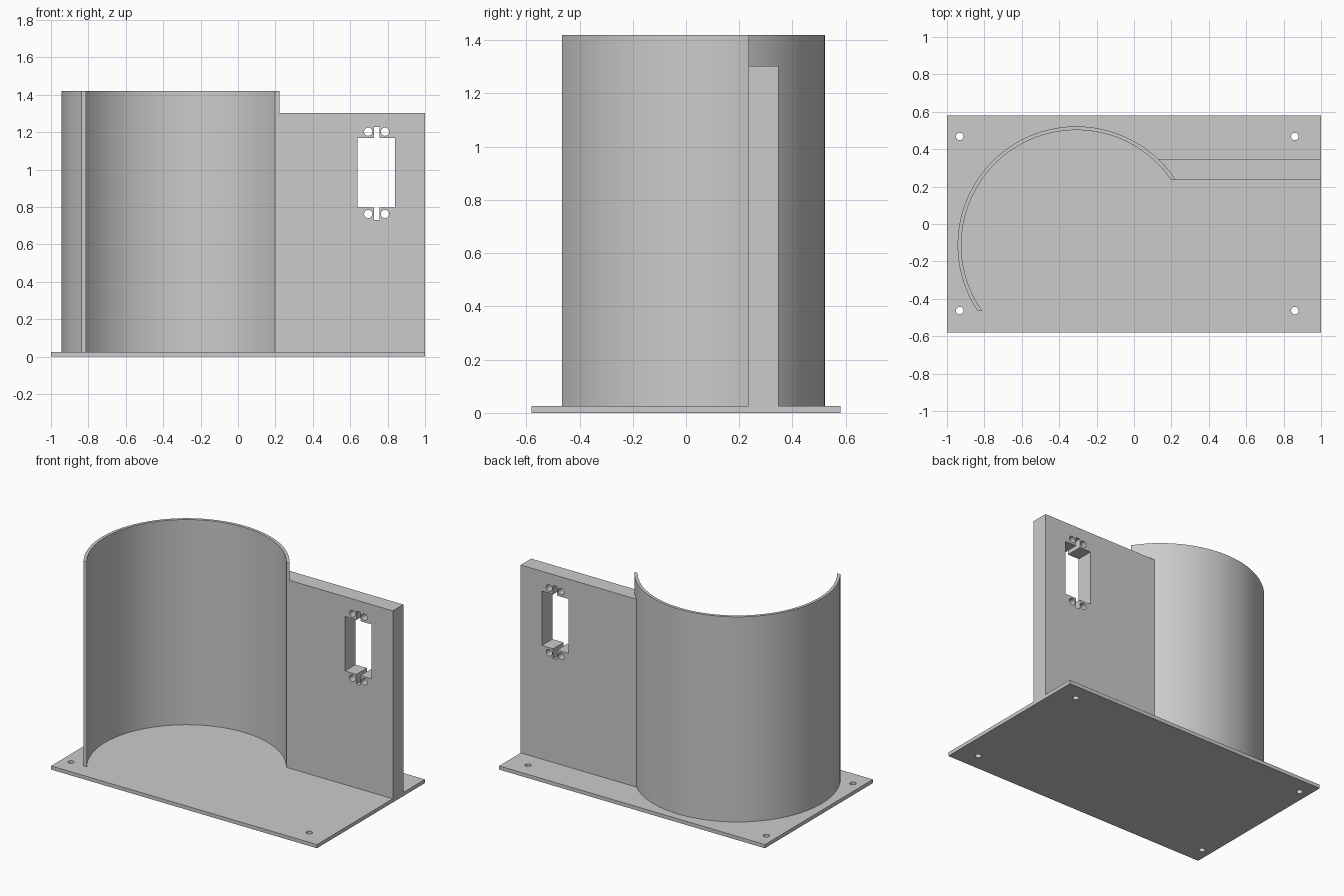
import bpy, bmesh, math

cube = bpy.data.objects.get("Cube")
if cube:
    bpy.data.objects.remove(cube, do_unlink=True)

grey = bpy.data.materials.new("plain grey")
grey.use_nodes = True
COLOUR = (0.6, 0.6, 0.6, 1)
grey.diffuse_color = COLOUR
grey.node_tree.nodes["Principled BSDF"].inputs["Base Color"].default_value = COLOUR

# Main dimensions
CX, CY = -0.308, -0.113
OUTER, INNER = 0.635, 0.615
BASE_TOP, SHELL_TOP, WALL_TOP = 0.025, 1.42, 1.303
WALL_FRONT, WALL_BACK = 0.235, 0.348
SHELL_FRONT = -0.465


def extrude(name, outline, z0, z1):
    """Solid made by raising an x, y outline from z0 to z1."""
    bm = bmesh.new()
    face = bm.faces.new([bm.verts.new((x, y, z0)) for x, y in outline])
    new = bmesh.ops.extrude_face_region(bm, geom=[face])["geom"]
    top = [g for g in new if isinstance(g, bmesh.types.BMVert)]
    bmesh.ops.translate(bm, verts=top, vec=(0, 0, z1 - z0))
    bmesh.ops.recalc_face_normals(bm, faces=bm.faces)
    mesh = bpy.data.meshes.new(name)
    bm.to_mesh(mesh)
    bm.free()
    mesh.materials.append(grey)
    obj = bpy.data.objects.new(name, mesh)
    bpy.context.collection.objects.link(obj)
    return obj


def rect(x0, x1, y0, y1):
    return [(x0, y0), (x1, y0), (x1, y1), (x0, y1)]


def arc(r, a0, a1, steps):
    angles = [a0 + (a1 - a0) * i / steps for i in range(steps + 1)]
    return [(CX + r * math.cos(a), CY + r * math.sin(a)) for a in angles]


def angle_at(r, y):
    """Angle on the right half of the circle at height y."""
    return math.asin((y - CY) / r)


def activate(obj):
    bpy.ops.object.select_all(action='DESELECT')
    obj.select_set(True)
    bpy.context.view_layer.objects.active = obj


def cut(obj, cutter):
    cutter.hide_render = True
    mod = obj.modifiers.new("cut", 'BOOLEAN')
    mod.operation, mod.solver, mod.object = 'DIFFERENCE', 'EXACT', cutter
    activate(obj)
    bpy.ops.object.modifier_apply(modifier=mod.name)
    bpy.data.objects.remove(cutter, do_unlink=True)


def drill(obj, radius, location, rotation=(0, 0, 0)):
    bpy.ops.mesh.primitive_cylinder_add(vertices=24, radius=radius, depth=0.4,
                                        location=location, rotation=rotation)
    cutter = bpy.context.object
    cutter.data.materials.append(grey)
    cut(obj, cutter)


def smooth(obj):
    activate(obj)
    bpy.ops.object.shade_smooth_by_angle(angle=math.radians(30))


# Base plate with four screw holes
base = extrude("base_plate", rect(-1, 1, -0.58, 0.58), 0, BASE_TOP)
for x in (-0.932, 0.86):
    for y in (-0.463, 0.468):
        drill(base, 0.02, (x, y, 0))
smooth(base)

# Half-round shell, its ends cut square to the front
outline = []
for r, flip in ((OUTER, False), (INNER, True)):
    start = angle_at(r, WALL_FRONT)
    end = math.pi - angle_at(r, SHELL_FRONT)
    points = arc(r, start, end, 72)
    outline += points[::-1] if flip else points
shell = extrude("curved_shell", outline, BASE_TOP, SHELL_TOP)
smooth(shell)

# Mounting wall, meeting the shell along its curve
edge = arc(OUTER, angle_at(OUTER, WALL_BACK), angle_at(OUTER, WALL_FRONT), 6)
wall = extrude("mounting_wall", edge + [(1, WALL_FRONT), (1, WALL_BACK)],
               BASE_TOP, WALL_TOP)

# Window, cable slot and screw holes through the wall
cut(wall, extrude("window_cutter", rect(0.64, 0.84, 0, 0.6), 0.798, 1.168))
cut(wall, extrude("slot_cutter", rect(0.726, 0.756, 0, 0.6), 0.732, 1.228))
for x in (0.696, 0.786):
    for z in (0.763, 1.203):
        drill(wall, 0.022, (x, 0.29, z), (math.pi / 2, 0, 0))
smooth(wall)
